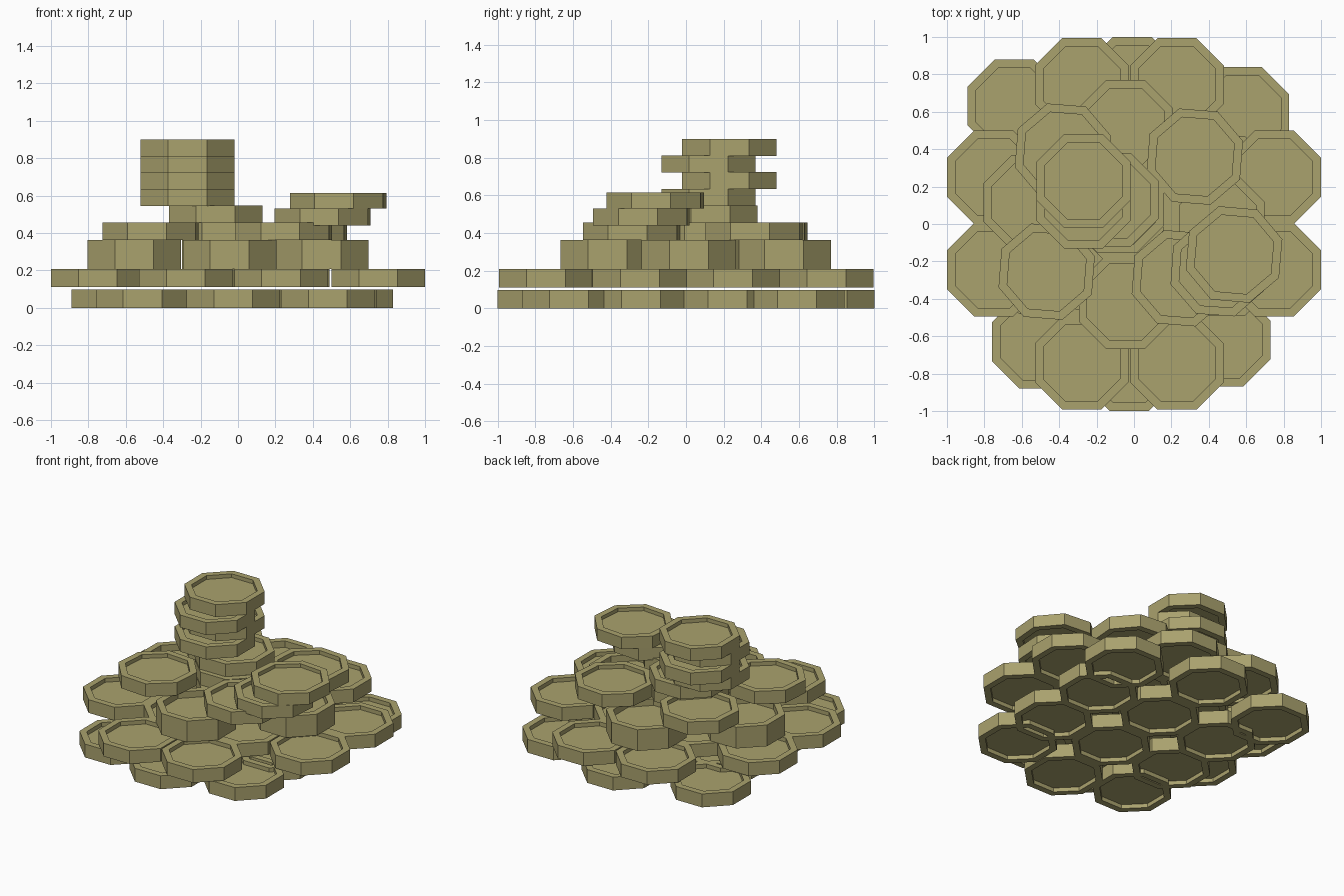
import bpy, bmesh, math

if "Cube" in bpy.data.objects:
    bpy.data.objects.remove(bpy.data.objects["Cube"])

# Shared brass-like material
mat = bpy.data.materials.new("old_brass")
mat.diffuse_color = (0.40, 0.36, 0.155, 1)
mat.use_nodes = True
mat.node_tree.nodes["Principled BSDF"].inputs["Base Color"].default_value = mat.diffuse_color

APOTHEM = 0.25
RIM = 0.045
DEPTH = 0.028


def coin(name, x, y, z0, z1, deg=0):
    """Octagonal coin with a sunken face on both sides."""
    bm = bmesh.new()
    d = DEPTH * (z1 - z0) / 0.092
    # closed profile loops: outer wall, rims, sunken faces
    profile = [(APOTHEM - RIM, z0 + d), (APOTHEM - RIM, z0), (APOTHEM, z0),
               (APOTHEM, z1), (APOTHEM - RIM, z1), (APOTHEM - RIM, z1 - d)]
    rings = []
    for a, z in profile:
        r = a / math.cos(math.pi / 8)
        rings.append([bm.verts.new((r * math.cos(math.pi / 8 + i * math.pi / 4),
                                    r * math.sin(math.pi / 8 + i * math.pi / 4), z))
                      for i in range(8)])
    for lo, hi in zip(rings, rings[1:]):
        for i in range(8):
            j = (i + 1) % 8
            bm.faces.new((lo[i], lo[j], hi[j], hi[i]))
    bm.faces.new(rings[0][::-1])
    bm.faces.new(rings[-1])
    bmesh.ops.recalc_face_normals(bm, faces=bm.faces)
    me = bpy.data.meshes.new(name)
    bm.to_mesh(me)
    bm.free()
    me.materials.append(mat)
    ob = bpy.data.objects.new(name, me)
    ob.location = (x, y, 0)
    ob.rotation_euler.z = math.radians(deg)
    bpy.context.collection.objects.link(ob)


def layer(name, spots, z0, z1, deg=0):
    for i, (x, y) in enumerate(spots):
        coin(f"{name}_coin_{i + 1}", x, y, z0, z1, deg)


# Bottom layer: three loose columns of four
layer("bottom", [(-0.51, -0.63), (-0.025, -0.75), (0.48, -0.62),
                 (-0.51, -0.23), (-0.01, -0.25), (0.49, -0.24),
                 (-0.51, 0.23), (-0.01, 0.25), (0.49, 0.22),
                 (-0.64, 0.63), (-0.01, 0.75), (0.58, 0.59)], 0.0, 0.097)

# Second layer: four by four grid without corners
second = [(x, y) for x in (-0.26, 0.24) for y in (-0.25, 0.25)]
second += [(x, y) for x in (-0.75, 0.75) for y in (-0.245, 0.25)]
second += [(x, y) for x in (-0.28, 0.23) for y in (-0.743, 0.745)]
layer("second", second, 0.112, 0.208)

# Third layer: thick coins in a cross
layer("thick", [(-0.045, -0.417), (-0.555, 0.115), (-0.05, 0.05),
                (0.447, 0.015), (-0.045, 0.52)], 0.208, 0.362)

# Fourth layer: slightly turned coins around a straight one
layer("fourth", [(-0.467, -0.255), (0.245, -0.29), (0.325, 0.36),
                 (-0.38, 0.387)], 0.362, 0.455, -4.5)
coin("fourth_centre_coin", -0.09, 0.095, 0.362, 0.455)

# Small leaning stack on the right
coin("right_stack_lower_coin", 0.452, -0.237, 0.44, 0.53, -4)
coin("right_stack_upper_coin", 0.535, -0.163, 0.53, 0.615, -5)

# Tall staggered tower
coin("tower_base_coin", -0.12, 0.13, 0.455, 0.547)
for i, z in enumerate((0.545, 0.634, 0.722, 0.81)):
    coin(f"tower_coin_{i + 1}", -0.27, 0.23 if i % 2 else 0.12, z, z + 0.09)
